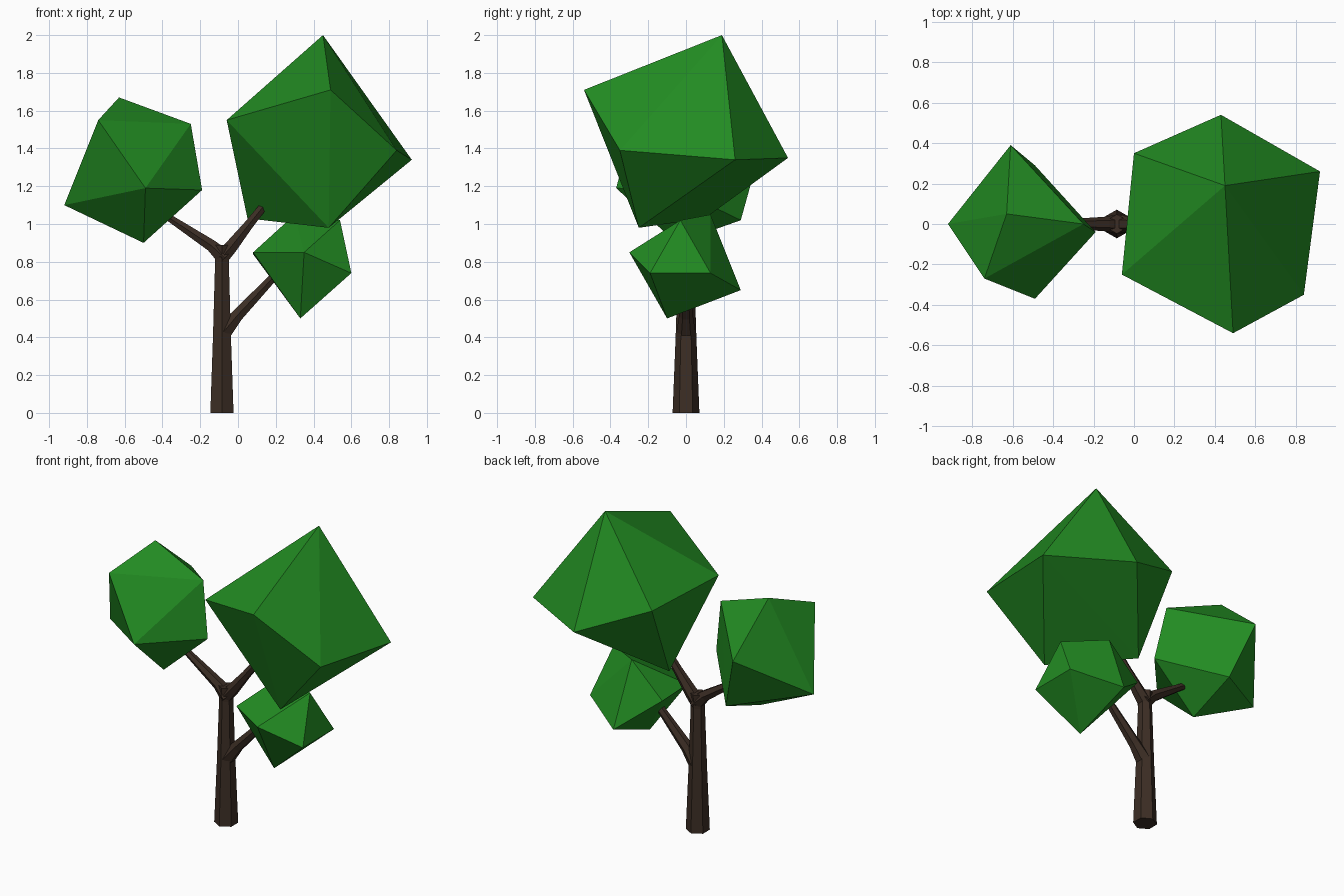
import bpy
import bmesh
import math
from mathutils import Vector

cube = bpy.data.objects.get("Cube")
if cube:
    bpy.data.objects.remove(cube, do_unlink=True)


def make_material(name, rgb):
    mat = bpy.data.materials.new(name)
    mat.use_nodes = True
    color = (*rgb, 1)
    mat.diffuse_color = color
    shader = next(n for n in mat.node_tree.nodes if n.type == 'BSDF_PRINCIPLED')
    shader.inputs["Base Color"].default_value = color
    shader.inputs["Roughness"].default_value = 0.9
    return mat


leaf_green = make_material("leaf green", (.016, .26, .016))
bark_brown = make_material("bark brown", (.045, .027, .018))


def finish(bm, name, material):
    """Turn a bmesh into a flat shaded object with one material."""
    bmesh.ops.recalc_face_normals(bm, faces=bm.faces)
    mesh = bpy.data.meshes.new(name)
    bm.to_mesh(mesh)
    bm.free()
    mesh.materials.append(material)
    obj = bpy.data.objects.new(name, mesh)
    bpy.context.scene.collection.objects.link(obj)
    return obj


def foliage(name, corners):
    """Faceted leaf clump: the convex hull of a few corners."""
    bm = bmesh.new()
    for corner in corners:
        bm.verts.new(corner)
    result = bmesh.ops.convex_hull(bm, input=bm.verts)
    loose = [v for v in result["geom_interior"] if isinstance(v, bmesh.types.BMVert)]
    bmesh.ops.delete(bm, geom=loose, context='VERTS')
    return finish(bm, name, leaf_green)


def limb(name, path, sides=6):
    """Six-sided tapered limb along (x, z, radius) points in the plane y = 0."""
    bm = bmesh.new()
    points = [Vector((x, 0, z)) for x, z, radius in path]
    depth = Vector((0, 1, 0))
    rings = []
    for i, point in enumerate(points):
        before = points[max(i - 1, 0)]
        after = points[min(i + 1, len(points) - 1)]
        across = depth.cross(after - before).normalized()
        radius = path[i][-1]
        ring = []
        for k in range(sides):
            angle = math.tau * (k + .5) / sides
            offset = across * math.cos(angle) + depth * math.sin(angle)
            ring.append(bm.verts.new(point + offset * radius))
        rings.append(ring)
    for low, high in zip(rings, rings[1:]):
        for k in range(sides):
            n = (k + 1) % sides
            bm.faces.new((low[k], low[n], high[n], high[k]))
    bm.faces.new(rings[0])
    bm.faces.new(rings[-1])
    return finish(bm, name, bark_brown)


# Trunk and its three branches
limb("trunk", [(-.085, 0, .071), (-.085, .4, .055), (-.085, .8, .042), (-.085, .89, .048)])
limb("right_branch", [(-.07, .82, .05), (-.14, .885, .036), (-.36, 1.03, .022), (-.44, 1.08, .02)])
limb("left_branch", [(-.09, .82, .045), (-.04, .875, .04), (.06, 1.0, .028), (.14, 1.1, .025)])
limb("lower_branch", [(-.075, .43, .05), (-.005, .515, .037), (.17, .7, .026), (.28, .81, .022)])

# Leaf clumps
foliage("large_foliage", [
    (.45, .19, 2), (.49, -.54, 1.71), (.84, -.35, 1.39),
    (.92, .26, 1.34), (.43, .54, 1.35), (-.06, -.25, 1.55),
    (0, .35, 1.53), (.48, -.25, .98), (.05, .1, 1.03),
])
foliage("right_foliage", [
    (-.63, .05, 1.67), (-.74, -.27, 1.55), (-.25, 0, 1.53),
    (-.92, 0, 1.1), (-.49, -.37, 1.19), (-.19, -.04, 1.18),
    (-.5, -.05, .9), (-.61, .39, 1.38), (-.49, .29, 1.02),
])
foliage("lower_foliage", [
    (.33, -.1, .5), (.08, -.13, .85), (.35, -.3, .85),
    (.6, -.19, .74), (.6, .13, .74), (.54, -.03, 1.02),
    (.3, .13, 1.05), (.08, .13, .84), (.32, .29, .65),
])
